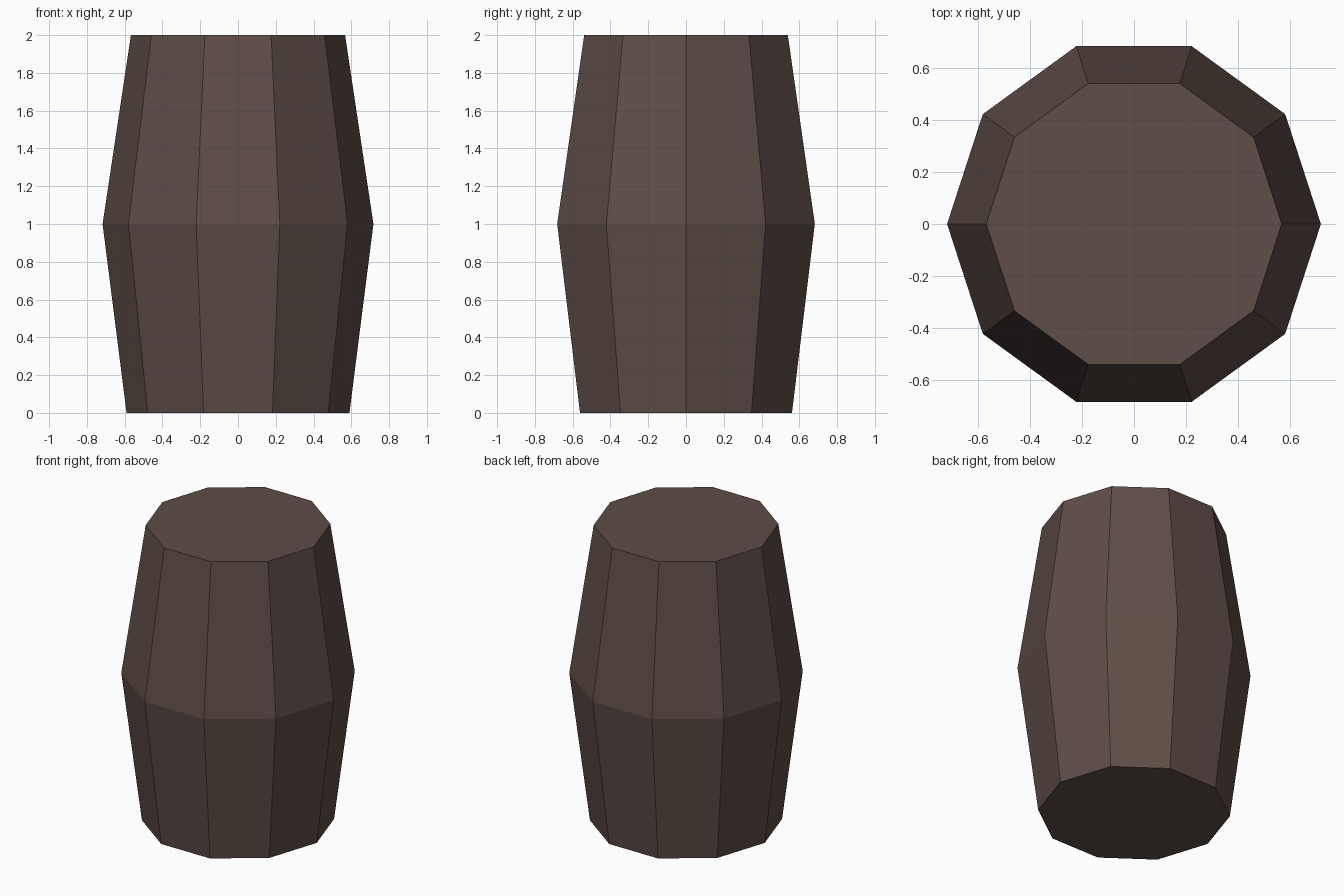
import bpy, bmesh, math

if "Cube" in bpy.data.objects:
    bpy.data.objects.remove(bpy.data.objects["Cube"])

SIDES = 10
# (radius, height) profile of the barrel, bottom to top
PROFILE = [(0.59, 0.0), (0.717, 1.0), (0.567, 2.0)]

# Dark brown wood
wood = bpy.data.materials.new("dark_brown_wood")
wood.diffuse_color = (0.112, 0.074, 0.063, 1.0)
wood.use_nodes = True
wood.node_tree.nodes["Principled BSDF"].inputs["Base Color"].default_value = wood.diffuse_color

# Barrel body: stacked ten-sided rings
bm = bmesh.new()
rings = [[bm.verts.new((r * math.cos(2 * math.pi * i / SIDES),
                        r * math.sin(2 * math.pi * i / SIDES), z))
          for i in range(SIDES)] for r, z in PROFILE]

# Stave panels
for low, high in zip(rings, rings[1:]):
    for i in range(SIDES):
        j = (i + 1) % SIDES
        bm.faces.new((low[i], low[j], high[j], high[i]))

# Flat lid and base
bm.faces.new(rings[-1])
bm.faces.new(rings[0][::-1])

mesh = bpy.data.meshes.new("barrel")
bm.to_mesh(mesh)
bm.free()
mesh.materials.append(wood)
barrel = bpy.data.objects.new("barrel", mesh)
bpy.context.collection.objects.link(barrel)
